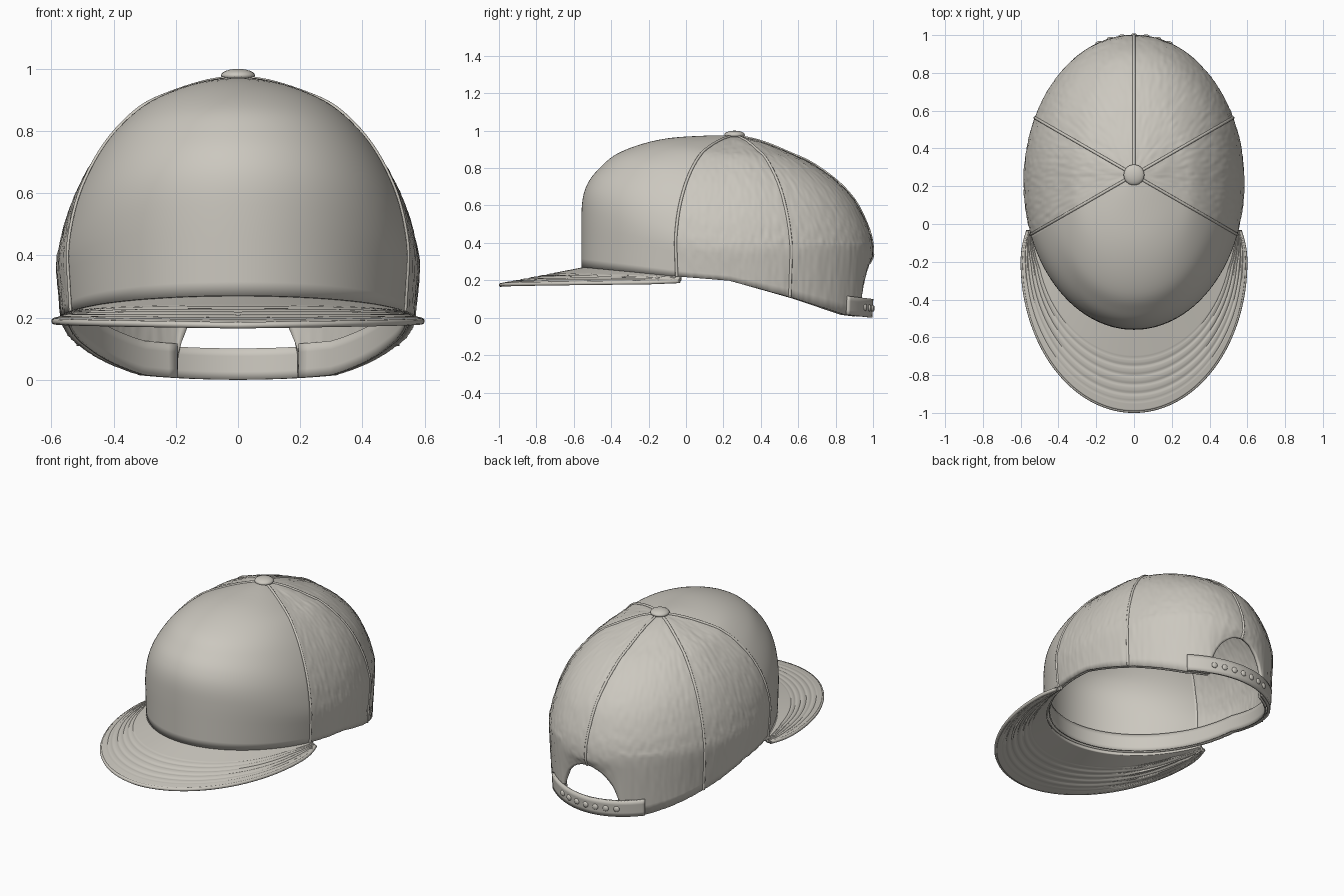
import bpy, bmesh, math
from mathutils import Vector, noise

if "Cube" in bpy.data.objects:
    bpy.data.objects.remove(bpy.data.objects["Cube"])

# One fabric colour
fabric = bpy.data.materials.new("warm_grey_fabric")
fabric.use_nodes = True
colour = (0.6, 0.575, 0.52, 1)
fabric.diffuse_color = colour
fabric.node_tree.nodes["Principled BSDF"].inputs["Base Color"].default_value = colour

APEX_Y = 0.26
# Crown profiles from the button to the widest line: (share of radius, height)
FRONT = [(0, .975), (.2, .973), (.43, .96), (.62, .925), (.78, .87), (.88, .8), (.95, .73), (.99, .64), (1, .5)]
SIDE = [(0, .975), (.2, .95), (.4, .905), (.55, .86), (.7, .775), (.82, .68), (.92, .56), (.975, .45), (1, .35)]
BACK = [(0, .975), (.2, .94), (.4, .88), (.56, .825), (.74, .73), (.87, .625), (.95, .51), (.99, .42), (1, .33)]
RIM = [(-.56, .27), (-.3, .245), (-.07, .222), (.23, .198), (.6, .1), (.87, .015), (1, .0)]
LAST = len(FRONT)


def outline(a):
    """Plan outline of the crown, a ray at angle a (0 = front) from the apex."""
    dx, dy = math.sin(a), -math.cos(a)
    w, d, off = 0.585, 0.78, 0.04
    qa = (dx / w) ** 2 + (dy / d) ** 2
    qb = dy * off / d ** 2
    qc = (off / d) ** 2 - 1
    k = (-qb + math.sqrt(qb * qb - qa * qc)) / qa
    return Vector((dx * k, dy * k, 0))


def rim_height(a, arch):
    p = outline(a)
    y = p.y + APEX_Y
    z = RIM[-1][1]
    for (y0, z0), (y1, z1) in zip(RIM, RIM[1:]):
        if y <= y1:
            z = z0 + (z1 - z0) * max(0, (y - y0) / (y1 - y0))
            break
    # Arched opening above the strap
    if arch and p.y > 0 and abs(p.x) < 0.2:
        z = max(z, 0.03 + 0.26 * math.sqrt(1 - (p.x / 0.2) ** 2))
    return z


def crown(a, u, arch=False, scale=1.0):
    """Point on the crown: angle a, u from 0 (button) to LAST (rim)."""
    c = math.cos(a)
    wf, wb = max(0, c) ** 2, max(0, -c) ** 2
    ws = 1 - wf - wb
    pts = [Vector((f[0] * wf + s[0] * ws + b[0] * wb, f[1] * wf + s[1] * ws + b[1] * wb))
           for f, s, b in zip(FRONT, SIDE, BACK)]
    pts.append(Vector((1.0 * wf + .975 * (ws + wb), rim_height(a, arch))))
    i = min(int(u), LAST - 1)
    t = u - i
    p1, p2 = pts[i], pts[i + 1]
    p0 = pts[i - 1] if i else p1
    p3 = pts[i + 2] if i + 2 <= LAST else p2
    if i == LAST - 1:
        q = p1.lerp(p2, t)
    else:
        q = 0.5 * (2 * p1 + (p2 - p0) * t + (2 * p0 - 5 * p1 + 4 * p2 - p3) * t * t
                   + (3 * p1 - p0 - 3 * p2 + p3) * t ** 3)
    o = outline(a) * q.x * scale
    return Vector((o.x, o.y + APEX_Y, q.y))


def band_point(a, h, scale):
    """Point at height h above the rim, for bands that follow it."""
    top = crown(a, LAST - 1).z
    z = rim_height(a, False)
    return crown(a, LAST - h / (top - z), False, scale)


def finish(ob, angle=40):
    ob.data.materials.append(fabric)
    bpy.ops.object.select_all(action='DESELECT')
    ob.select_set(True)
    bpy.context.view_layer.objects.active = ob
    if ob.type == 'MESH':
        bpy.ops.object.shade_smooth_by_angle(angle=math.radians(angle))
    return ob


def sheet(name, fn, cols, rows, thickness, fuzz=0.0):
    """Grid surface fn(s, t), s and t in 0..1, thickened inward."""
    bm = bmesh.new()
    g = [[bm.verts.new(fn(i / cols, j / rows)) for j in range(rows + 1)] for i in range(cols + 1)]
    for i in range(cols):
        for j in range(rows):
            bm.faces.new((g[i][j], g[i][j + 1], g[i + 1][j + 1], g[i + 1][j]))
    bm.normal_update()
    if fuzz:
        for v in bm.verts:
            v.co += v.normal * fuzz * noise.noise(v.co * 42)
    me = bpy.data.meshes.new(name)
    bm.to_mesh(me)
    bm.free()
    ob = bpy.data.objects.new(name, me)
    bpy.context.collection.objects.link(ob)
    mod = ob.modifiers.new("thickness", 'SOLIDIFY')
    mod.thickness, mod.offset = thickness, -1
    return finish(ob)


def piping(name, points, radius):
    cu = bpy.data.curves.new(name, 'CURVE')
    cu.dimensions = '3D'
    cu.bevel_depth, cu.bevel_resolution, cu.use_fill_caps = radius, 3, True
    sp = cu.splines.new('POLY')
    sp.points.add(len(points) - 1)
    for p, co in zip(sp.points, points):
        p.co = (*co, 1)
    sp.use_smooth = True
    ob = bpy.data.objects.new(name, cu)
    bpy.context.collection.objects.link(ob)
    return finish(ob)


def ball(name, loc, size, turn=0.0):
    bpy.ops.mesh.primitive_uv_sphere_add(segments=24, ring_count=12, radius=1, location=loc, rotation=(0, 0, turn))
    ob = bpy.context.object
    ob.name, ob.scale = name, size
    return finish(ob, 60)


R = math.radians
SEAM = R(60)

# Smooth front panel and fuzzy rear panels
sheet("front_panel", lambda s, t: crown(SEAM * (2 * s - 1), .12 + t * (LAST - .12)), 72, 45, 0.018)
sheet("rear_panels", lambda s, t: crown(SEAM + R(240) * s, .12 + t * (LAST - .12), True), 320, 48, 0.018, 0.003)

# Raised seams between panels
for n, deg in enumerate((60, 120, 180, 240, 300)):
    pts = [crown(R(deg), .2 + k / 40 * (LAST - .2), True, 0.998) for k in range(41)]
    piping(f"seam_{n + 1}", pts, 0.008)

# Inner sweatband
sheet("sweatband", lambda s, t: band_point(R(-163 + 326 * s), 0.11 * (1 - t), 0.962), 120, 4, 0.008)

# Top button
ball("button", (0, APEX_Y, 0.978), (0.055, 0.055, 0.022))

# Rear strap with snap studs
sheet("strap", lambda s, t: band_point(R(152 + 56 * s), 0.1 * (1 - t), 1.02), 40, 4, 0.016)
for n in range(7):
    a = R(180 + (n - 3) * 5)
    ball(f"stud_{n + 1}", band_point(a, 0.05, 1.02), (0.018, 0.01, 0.018), a)


# Brim
def brim_edge(s):
    f = R(135) * s
    c = math.cos(f)
    if c >= 0:
        x, y = 0.59 * math.sin(f), -0.2 - 0.79 * c
    else:
        x, y = math.copysign(0.59 - 0.06 * c * c, s), -0.2 - 0.23 * c
    return Vector((x, y, 0.185 + 0.02 * abs(s)))


def brim_point(s, t):
    s = 2 * s - 1
    p = crown(R(62) * s, LAST, False, 0.985).lerp(brim_edge(s), t)
    if 0.35 < t < 0.9:      # stitched rows
        p.z -= 0.004 * abs(math.cos((t - 0.35) / 0.55 * math.pi * 5)) ** 6
    return p


sheet("brim", brim_point, 120, 60, 0.02)
piping("brim_rim", [brim_edge(k / 60 - 1) - Vector((0, 0, 0.01)) for k in range(121)], 0.0105)
